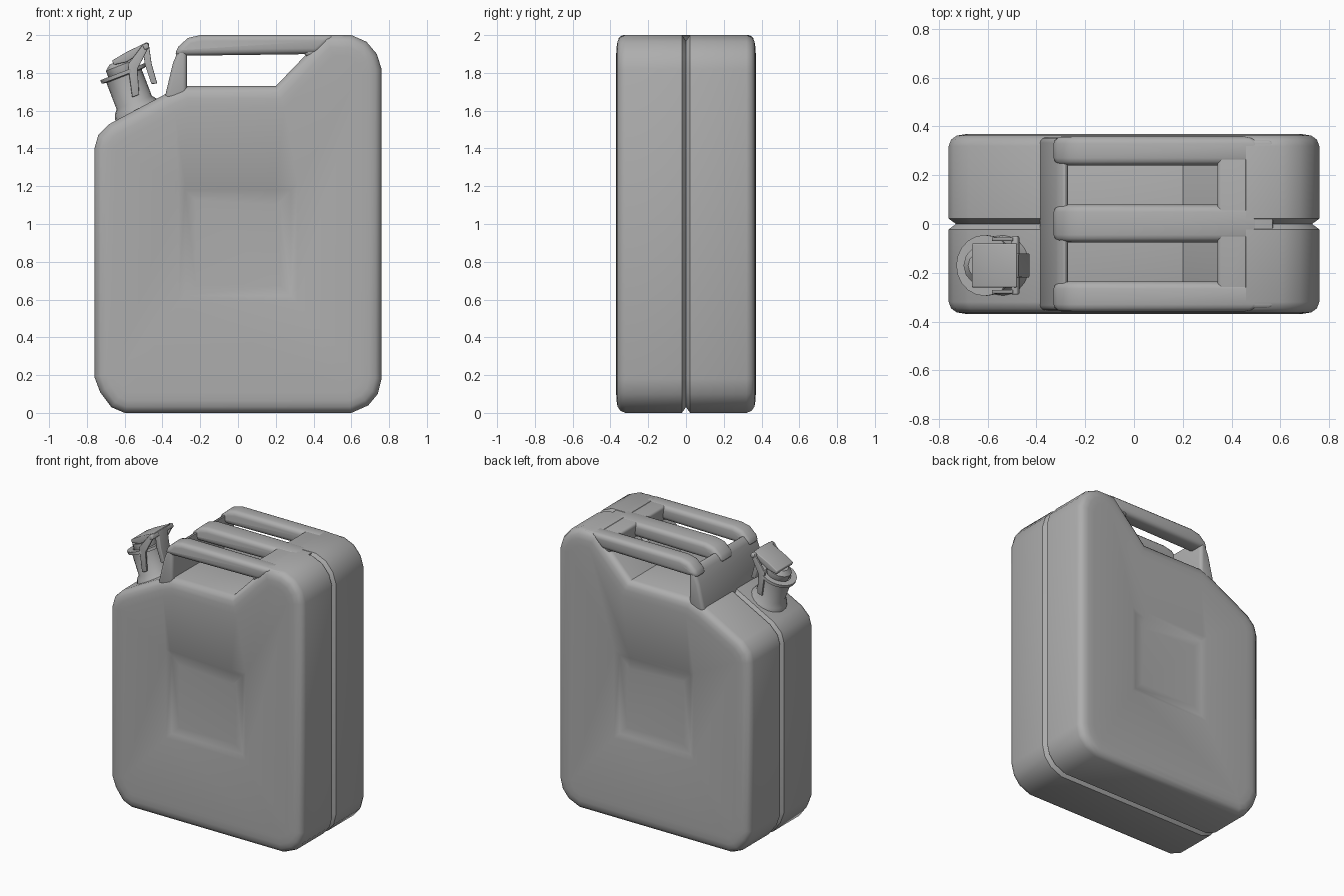
import bpy, bmesh, math
from mathutils import Matrix, Vector

cube = bpy.data.objects.get("Cube")
if cube:
    bpy.data.objects.remove(cube, do_unlink=True)

GREY = (0.42, 0.42, 0.42, 1)
grey = bpy.data.materials.new("grey_metal")
grey.use_nodes = True
grey.diffuse_color = GREY
grey.node_tree.nodes["Principled BSDF"].inputs["Base Color"].default_value = GREY


def finish(name, bm, matrix=None):
    """Turn a bmesh into a smooth-shaded object."""
    bmesh.ops.recalc_face_normals(bm, faces=bm.faces[:])
    if matrix:
        bm.transform(matrix)
    mesh = bpy.data.meshes.new(name)
    bm.to_mesh(mesh)
    bm.free()
    mesh.materials.append(grey)
    ob = bpy.data.objects.new(name, mesh)
    bpy.context.collection.objects.link(ob)
    bpy.ops.object.select_all(action='DESELECT')
    ob.select_set(True)
    bpy.context.view_layer.objects.active = ob
    bpy.ops.object.shade_smooth_by_angle(angle=math.radians(40))


def inset(points, d):
    """Mitred inward offset of a counter-clockwise outline."""
    out = []
    for i, p in enumerate(points):
        a = (p - points[i - 1]).normalized()
        b = (points[(i + 1) % len(points)] - p).normalized()
        na, nb = Vector((-a.y, a.x)), Vector((-b.y, b.x))
        out.append(p + (na + nb) * d / (1 + na.dot(nb)))
    return out


def bridge(bm, rings):
    for r, s in zip(rings, rings[1:]):
        for i in range(len(r)):
            j = (i + 1) % len(r)
            bm.faces.new((r[i], r[j], s[j], s[i]))


def prism(name, profile, y0, y1, bevel, matrix=None):
    """Extrude an xz profile along y and round its edges."""
    bm = bmesh.new()
    rings = [[bm.verts.new((x, y, z)) for x, z in profile] for y in (y0, y1)]
    bridge(bm, rings)
    for r in rings:
        bm.faces.new(r)
    bmesh.ops.recalc_face_normals(bm, faces=bm.faces[:])
    hard = [e for e in bm.edges if e.calc_face_angle(0) > 0.6]
    bmesh.ops.bevel(bm, geom=hard, offset=bevel, segments=3, profile=0.5,
                    affect='EDGES', clamp_overlap=True)
    finish(name, bm, matrix)


def lathe(name, profile, matrix, closed, sides=20):
    """Spin (radius, height) pairs about the local z axis."""
    bm = bmesh.new()
    rings = []
    for r, h in profile:
        rings.append([bm.verts.new((r * math.cos(t), r * math.sin(t), h))
                      for t in (2 * math.pi * k / sides for k in range(sides))])
    bridge(bm, rings)
    bm.faces.new(rings[-1])
    if closed:
        bm.faces.new(rings[0])
    finish(name, bm, matrix)


# Can body: outline stacked in rings along y, with a seam groove in the middle
outline = [Vector(p) for p in (
    (-0.6, 0), (0.6, 0), (0.69, 0.04), (0.74, 0.1), (0.76, 0.18),
    (0.76, 1.82), (0.735, 1.9), (0.68, 1.965), (0.6, 2), (0.46, 2),
    (0.2, 1.73), (-0.28, 1.73), (-0.38, 1.69), (-0.68, 1.53), (-0.74, 1.47),
    (-0.76, 1.4), (-0.76, 0.19), (-0.73, 0.11), (-0.67, 0.03))]
half = [(0.022, 0), (0.32, 0), (0.346, 0.01), (0.362, 0.032), (0.368, 0.065), (0.37, 0.11)]
stack = [(-y, d) for y, d in reversed(half)] + [(0, 0.03)] + half

bm = bmesh.new()
rings = [[bm.verts.new((p.x, y, p.y)) for p in inset(outline, d)] for y, d in stack]


# Pressed panels: every rim point runs inward to the shallow centre rectangle
def centre_ring(y, grow):
    return [bm.verts.new((min(max(p.x, -0.28 - grow), 0.28 + grow), y,
                          min(max(p.y, 0.62 - grow), 1.18 + grow))) for p in outline]


FLOOR, LIP = 0.349, 0.364
rings = ([centre_ring(-FLOOR, 0), centre_ring(-LIP, 0.035)] + rings
         + [centre_ring(LIP, 0.035), centre_ring(FLOOR, 0)])
bridge(bm, rings)
for ring in (rings[0], rings[-1]):
    bm.faces.new(ring)
bmesh.ops.remove_doubles(bm, verts=bm.verts[:], dist=0.0005)
bmesh.ops.recalc_face_normals(bm, faces=bm.faces[:])
plates = [f for f in bm.faces if all(abs(abs(v.co.y) - FLOOR) < 0.001 for v in f.verts)]
bmesh.ops.inset_individual(bm, faces=plates, thickness=0.08, depth=-0.004)
finish("can_body", bm)

# Three carrying bars between one broad post and the raised corner
bar = [(-0.34, 1.89), (-0.315, 1.94), (-0.265, 1.985), (-0.2, 2), (0.52, 2), (0.42, 1.9)]
for name, y0, y1 in (("front_handle_bar", -0.36, -0.235),
                     ("middle_handle_bar", -0.075, 0.08),
                     ("back_handle_bar", 0.24, 0.36)):
    prism(name, bar, y0, y1, 0.035)
prism("handle_post", [(-0.39, 1.66), (-0.345, 1.85), (-0.31, 1.935), (-0.27, 1.96), (-0.27, 1.66)],
      -0.355, 0.355, 0.025)
prism("handle_bridge", [(0.34, 1.998), (0.58, 1.998), (0.44, 1.87), (0.35, 1.89)],
      -0.35, 0.35, 0.02)

# Tilted filler neck with flange, cap and latch
tilt = Matrix.Translation((-0.51, -0.17, 1.54)) @ Matrix.Rotation(math.radians(-21), 4, 'Y')
lathe("filler_neck", [(0.135, 0.03), (0.12, 0.085), (0.1, 0.11), (0.1, 0.26), (0.125, 0.265),
                      (0.125, 0.285), (0.085, 0.285), (0.085, 0.12)], tilt, False)
lathe("filler_cap", [(0.06, 0.24), (0.08, 0.28), (0.08, 0.32), (0.05, 0.345)], tilt, True, 12)
prism("cap_lid", [(-0.03, 0.335), (0.04, 0.325), (0.17, 0.35), (0.18, 0.385), (0.06, 0.375),
                  (-0.03, 0.36)], -0.09, 0.09, 0.006, tilt)
prism("latch_lever", [(0.12, 0.17), (0.15, 0.16), (0.16, 0.27), (0.185, 0.38), (0.15, 0.38),
                      (0.125, 0.28)], -0.05, 0.05, 0.006, tilt)
for name, y in (("front_latch_arm", -0.115), ("back_latch_arm", 0.1)):
    prism(name, [(0.0, 0.14), (0.04, 0.14), (0.08, 0.27), (0.17, 0.35), (0.16, 0.385),
                 (0.04, 0.31)], y, y + 0.015, 0.004, tilt)
prism("hinge_pin", [(0.15, 0.35), (0.18, 0.35), (0.18, 0.38), (0.15, 0.38)],
      -0.12, 0.12, 0.008, tilt)
